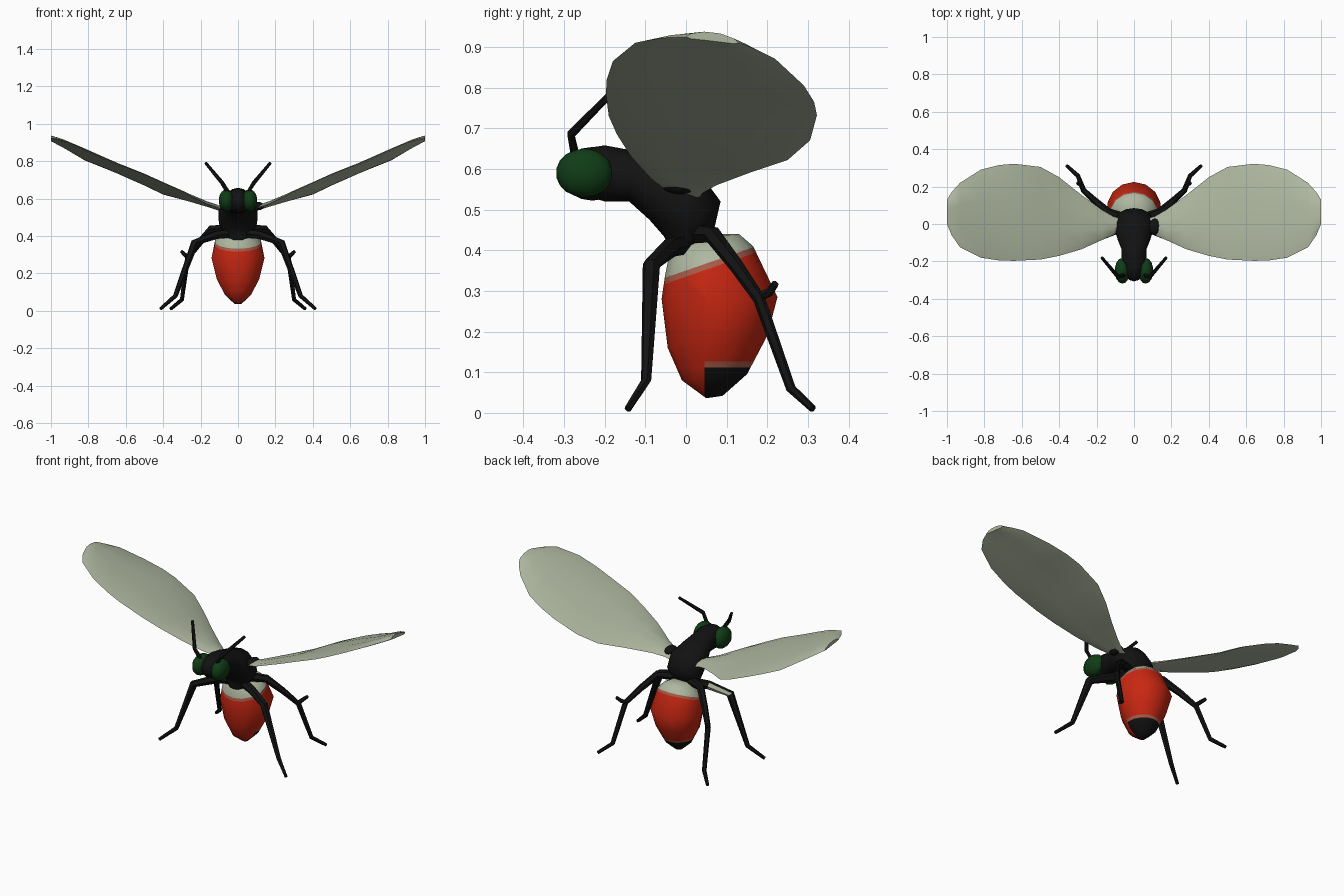
import bpy, bmesh, math
from mathutils import Vector

cube = bpy.data.objects.get("Cube")
if cube:
    bpy.data.objects.remove(cube, do_unlink=True)


def material(name, rgb):
    m = bpy.data.materials.new(name)
    m.use_nodes = True
    m.diffuse_color = (*rgb, 1)
    m.node_tree.nodes["Principled BSDF"].inputs["Base Color"].default_value = (*rgb, 1)
    return m


BLACK = material("black", (0.006, 0.006, 0.006))
RED = material("red", (0.58, 0.02, 0.006))
CREAM = material("pale_sage", (0.43, 0.48, 0.355))
GREEN = material("dark_green", (0.005, 0.045, 0.008))
FRINGE = material("dusky_pink", (0.42, 0.11, 0.07))


def finish(name, bm, mats, angle=50):
    bmesh.ops.recalc_face_normals(bm, faces=bm.faces)
    mesh = bpy.data.meshes.new(name)
    bm.to_mesh(mesh)
    bm.free()
    for m in mats:
        mesh.materials.append(m)
    ob = bpy.data.objects.new(name, mesh)
    bpy.context.collection.objects.link(ob)
    bpy.ops.object.select_all(action="DESELECT")
    ob.select_set(True)
    bpy.context.view_layer.objects.active = ob
    bpy.ops.object.shade_smooth_by_angle(angle=math.radians(angle))
    return ob


def loft(rings):
    """Skin a list of equal point rings and cap both ends."""
    bm = bmesh.new()
    vs = [[bm.verts.new(p) for p in ring] for ring in rings]
    n = len(vs[0])
    for a, b in zip(vs, vs[1:]):
        for i in range(n):
            j = (i + 1) % n
            bm.faces.new((a[i], a[j], b[j], b[i]))
    bm.faces.new(vs[0])
    bm.faces.new(vs[-1])
    return bm


def profile_rings(sections, n=14):
    """Each section is (y, z) on one side, (y, z) opposite, half width."""
    rings = []
    for ya, za, yb, zb, rx in sections:
        a, b = Vector((0, ya, za)), Vector((0, yb, zb))
        mid, half = (a + b) / 2, (b - a) / 2
        rings.append([mid + half * math.cos(t) + Vector((rx * math.sin(t), 0, 0))
                      for t in (math.tau * i / n for i in range(n))])
    return rings


def tube(points, radii, side=1, n=6):
    pts = [Vector((side * x, y, z)) for x, y, z in points]
    rings = []
    for i, (p, r) in enumerate(zip(pts, radii)):
        d = (pts[min(i + 1, len(pts) - 1)] - pts[max(i - 1, 0)]).normalized()
        u = d.cross(Vector((0, 0, 1))).normalized()
        v = d.cross(u)
        rings.append([p + r * (u * math.cos(t) + v * math.sin(t))
                      for t in (math.tau * k / n for k in range(n))])
    return loft(rings)


def ellipsoid(name, centre, radii, mat):
    bm = bmesh.new()
    bmesh.ops.create_uvsphere(bm, u_segments=14, v_segments=9, radius=1)
    bmesh.ops.scale(bm, vec=radii, verts=bm.verts)
    bmesh.ops.translate(bm, vec=centre, verts=bm.verts)
    return finish(name, bm, [mat])


# Head, neck and thorax
finish("thorax", loft(profile_rings([
    (-0.25, 0.65, -0.25, 0.535, 0.05), (-0.20, 0.658, -0.20, 0.52, 0.07),
    (-0.13, 0.645, -0.14, 0.52, 0.068), (-0.07, 0.625, -0.09, 0.475, 0.09),
    (0.03, 0.595, -0.055, 0.435, 0.108), (0.085, 0.52, -0.045, 0.415, 0.102),
    (0.07, 0.455, -0.045, 0.395, 0.075), (0.05, 0.425, -0.04, 0.375, 0.06)])), [BLACK])
ellipsoid("head", (0, -0.23, 0.588), (0.062, 0.078, 0.066), BLACK)

# Abdomen: pale collar, red body, black patch under the rear of the tip
bm = loft(profile_rings([
    (-0.03, 0.405, 0.06, 0.44, 0.055), (-0.045, 0.37, 0.13, 0.44, 0.092),
    (-0.052, 0.335, 0.165, 0.41, 0.125), (-0.06, 0.28, 0.225, 0.285, 0.145),
    (-0.045, 0.16, 0.20, 0.19, 0.117), (-0.01, 0.08, 0.15, 0.095, 0.072),
    (0.05, 0.036, 0.09, 0.042, 0.02)]))


def tilt(p):
    return p.z - 0.345 * p.y


collar_normal = Vector((0, -0.345, 1))
cuts = [(Vector((0, 0, z)), Vector((0, 0, 1))) for z in (0.112, 0.126)]
cuts += [(Vector((0, 0.045, 0)), Vector((0, 1, 0)))]
cuts += [(Vector((0, 0, z)), collar_normal) for z in (0.335, 0.35)]
for co, no in cuts:
    bmesh.ops.bisect_plane(bm, geom=bm.verts[:] + bm.edges[:] + bm.faces[:],
                           plane_co=co, plane_no=no)
for f in bm.faces:
    c = f.calc_center_median()
    if tilt(c) > 0.335:
        f.material_index = 1 if tilt(c) > 0.35 else 3
    elif c.y > 0.045 and c.z < 0.126:
        f.material_index = 2 if c.z < 0.112 else 3
finish("abdomen", bm, [RED, CREAM, BLACK, FRINGE])

# Wing stations: x, leading edge (y, z), trailing edge (y, z)
WING = [
    (0.07, -0.02, 0.53, 0.03, 0.525), (0.11, -0.06, 0.555, 0.04, 0.54),
    (0.17, -0.085, 0.575, 0.075, 0.56), (0.28, -0.135, 0.63, 0.155, 0.59),
    (0.40, -0.17, 0.685, 0.25, 0.622), (0.50, -0.19, 0.73, 0.305, 0.67),
    (0.64, -0.197, 0.785, 0.322, 0.732), (0.72, -0.195, 0.82, 0.315, 0.765),
    (0.82, -0.18, 0.865, 0.29, 0.805), (0.93, -0.125, 0.91, 0.22, 0.87),
    (0.975, -0.06, 0.922, 0.17, 0.895), (1.0, 0.0, 0.925, 0.13, 0.91)]


def wing(side):
    rings = []
    for x, yf, zf, yb, zb in WING:
        ring = []
        for k in range(10):
            t = math.tau * k / 10
            w = (1 - math.cos(t)) / 2
            z = zf + (zb - zf) * w + 0.011 * math.sin(t) + 0.008 * math.sin(t) ** 2
            ring.append(Vector((side * x, yf + (yb - yf) * w, z)))
        rings.append(ring)
    return loft(rings)


for side, label in ((1, "left"), (-1, "right")):
    finish(label + "_wing", wing(side), [CREAM])
    ellipsoid(label + "_eye", (side * 0.062, -0.25, 0.59), (0.042, 0.07, 0.06), GREEN)

    # Antennae
    finish(label + "_antenna", tube(
        [(0.045, -0.27, 0.62), (0.085, -0.283, 0.685), (0.172, -0.18, 0.79)],
        [0.012, 0.011, 0.008], side), [BLACK])

    # Front leg, with a pale rear thigh on one side
    bm = tube([(0.03, 0.0, 0.415), (0.12, -0.04, 0.405), (0.23, -0.085, 0.365),
               (0.335, -0.098, 0.08), (0.415, -0.143, 0.01)],
              [0.026, 0.024, 0.022, 0.013, 0.009], side)
    bm.normal_update()
    if side < 0:
        for f in bm.faces:
            c = f.calc_center_median()
            if c.y > -0.062 and -0.2 < c.x < -0.1 and len(f.verts) == 4:
                f.material_index = 1
    finish(label + "_front_leg", bm, [BLACK, CREAM])

    # Hind leg and its spur
    finish(label + "_hind_leg", tube(
        [(0.05, 0.03, 0.44), (0.14, 0.065, 0.438), (0.21, 0.125, 0.36),
         (0.27, 0.18, 0.28), (0.30, 0.258, 0.06), (0.36, 0.312, 0.01)],
        [0.026, 0.022, 0.018, 0.015, 0.012, 0.009], side), [BLACK])
    finish(label + "_hind_spur", tube(
        [(0.265, 0.178, 0.283), (0.28, 0.205, 0.297), (0.303, 0.22, 0.318)],
        [0.012, 0.011, 0.009], side), [BLACK])

# Small lump beside one wing root
ellipsoid("wing_root_lump", (0.11, -0.015, 0.56), (0.03, 0.045, 0.022), BLACK)
